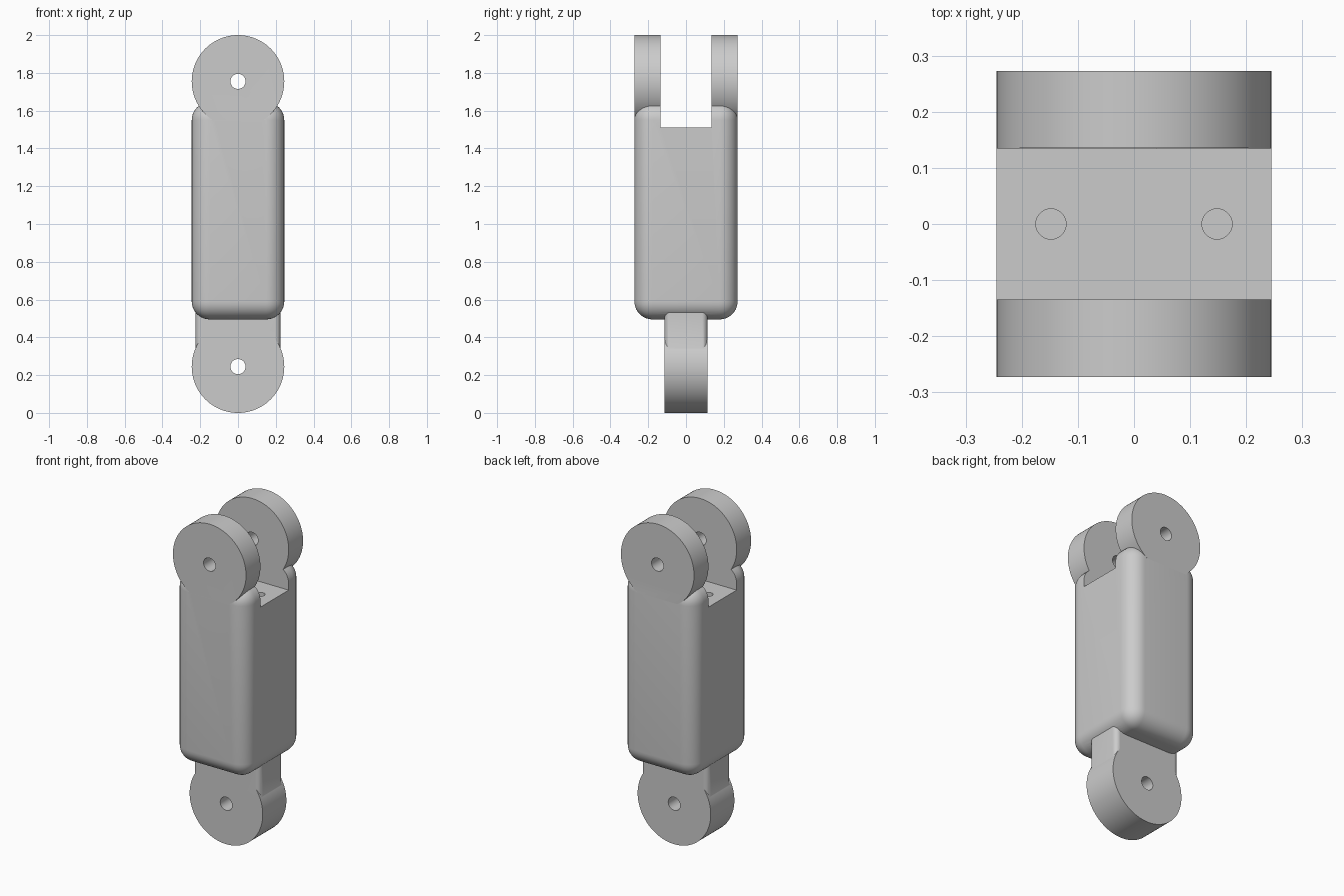
import bpy
import bmesh
from math import radians
from mathutils import Matrix, Vector

if "Cube" in bpy.data.objects:
    bpy.data.objects.remove(bpy.data.objects["Cube"], do_unlink=True)

grey = bpy.data.materials.new("plain grey")
grey.use_nodes = True
COLOUR = (0.6, 0.6, 0.6, 1)
grey.diffuse_color = COLOUR
grey.node_tree.nodes["Principled BSDF"].inputs["Base Color"].default_value = COLOUR

HALF_X, HALF_Y = 0.245, 0.273      # body half width and half depth
RADIUS = 0.245                     # lug radius
TOP_PIN, LOW_PIN = 1.755, 0.245    # pin heights
SLOT = 0.135                       # half width of the fork slot
TONGUE = 0.113                     # half thickness of the lower tongue


def to_object(name, bm):
    mesh = bpy.data.meshes.new(name)
    bm.to_mesh(mesh)
    bm.free()
    mesh.materials.append(grey)
    obj = bpy.data.objects.new(name, mesh)
    bpy.context.collection.objects.link(obj)
    return obj


def box(name, low, high, bevel=0, vertical_only=False):
    low, high = Vector(low), Vector(high)
    bm = bmesh.new()
    bmesh.ops.create_cube(bm, size=1)
    bmesh.ops.scale(bm, vec=high - low, verts=bm.verts)
    bmesh.ops.translate(bm, vec=(low + high) / 2, verts=bm.verts)
    if bevel:
        edges = [e for e in bm.edges if not vertical_only
                 or abs(e.verts[0].co.z - e.verts[1].co.z) > 0.01]
        bmesh.ops.bevel(bm, geom=edges, offset=bevel, segments=10,
                        profile=0.5, affect="EDGES")
    return to_object(name, bm)


def cylinder(name, centre, radius, depth, along_y=True, sides=96):
    bm = bmesh.new()
    turn = Matrix.Rotation(radians(90), 4, "X") if along_y else Matrix()
    bmesh.ops.create_cone(bm, cap_ends=True, segments=sides, radius1=radius,
                          radius2=radius, depth=depth,
                          matrix=Matrix.Translation(centre) @ turn)
    return to_object(name, bm)


def combine(target, other, operation):
    mod = target.modifiers.new(operation.lower(), "BOOLEAN")
    mod.operation, mod.solver, mod.object = operation, "EXACT", other
    bpy.context.view_layer.objects.active = target
    bpy.ops.object.modifier_apply(modifier=mod.name)
    bpy.data.objects.remove(other, do_unlink=True)


# Rounded body with a slot across the top
body = box("link_body", (-HALF_X, -HALF_Y, 0.495), (HALF_X, HALF_Y, 1.645), 0.095)
combine(body, box("slot_cutter", (-1, -SLOT, 1.51), (1, SLOT, 2.2)), "DIFFERENCE")

# Fork ears, flush with the front and back of the body
for side in (-1, 1):
    middle = side * (SLOT + HALF_Y) / 2
    ear = cylinder("fork_ear", (0, middle, TOP_PIN), RADIUS, HALF_Y - SLOT)
    combine(body, ear, "UNION")

# Lower tongue: soft-edged neck and round lug
neck = box("tongue_neck", (-0.225, -TONGUE, LOW_PIN), (0.225, TONGUE, 0.7), 0.03, True)
combine(body, neck, "UNION")
lug = cylinder("tongue_lug", (0, 0, LOW_PIN), RADIUS, 2 * TONGUE)
combine(body, lug, "UNION")

# Pin holes through the fork and the tongue
for height in (TOP_PIN, LOW_PIN):
    combine(body, cylinder("pin_cutter", (0, 0, height), 0.04, 1, sides=48), "DIFFERENCE")

# Two small blind holes in the slot floor
for x in (-0.148, 0.148):
    drill = cylinder("floor_hole_cutter", (x, 0, 1.51), 0.027, 0.2, False, 32)
    combine(body, drill, "DIFFERENCE")

bpy.ops.object.select_all(action="DESELECT")
body.select_set(True)
bpy.context.view_layer.objects.active = body
bpy.ops.object.shade_smooth_by_angle(angle=radians(30))
